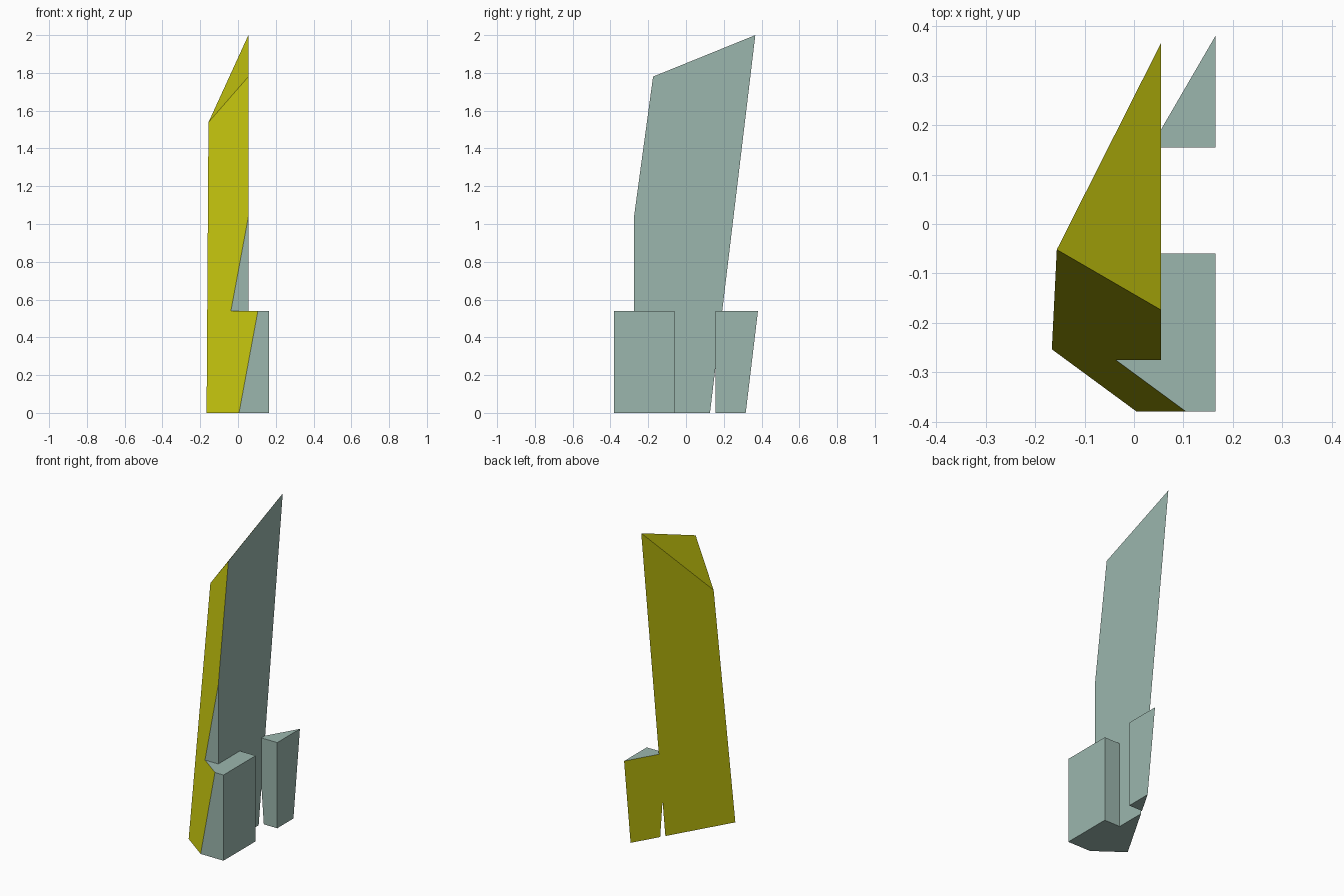
import bpy, bmesh
from mathutils import Vector

if "Cube" in bpy.data.objects:
    bpy.data.objects.remove(bpy.data.objects["Cube"])


def material(name, rgb):
    m = bpy.data.materials.new(name)
    m.diffuse_color = (*rgb, 1)
    m.use_nodes = True
    m.node_tree.nodes["Principled BSDF"].inputs["Base Color"].default_value = m.diffuse_color
    return m


MATS = [material("grey_green", (0.33, 0.47, 0.42)),
        material("yellow_cut", (0.60, 0.60, 0.005))]


def make_object(name, bm):
    me = bpy.data.meshes.new(name)
    bm.to_mesh(me)
    bm.free()
    for m in MATS:
        me.materials.append(m)
    ob = bpy.data.objects.new(name, me)
    bpy.context.collection.objects.link(ob)
    return ob


def block(lo, hi):
    lo, hi = Vector(lo), Vector(hi)
    bm = bmesh.new()
    bmesh.ops.create_cube(bm, size=1)
    for v in bm.verts:
        v.co = (lo + hi) / 2 + v.co * (hi - lo)
    return bm


# Stepped solid: tall slab with two raised feet (oversized where it is cut off)
shard = make_object("broken_shard", block((-1.1, -0.275, -0.1), (0.055, 1.2, 2.5)))
front_foot = make_object("front_foot", block((-1.2, -0.38, -0.2), (0.165, -0.06, 0.54)))
rear_foot = make_object("rear_foot", block((-1.3, 0.155, -0.3), (0.165, 1.3, 0.54)))

# Wedge bounding the shard: two slanted sides and a slanted top, flat floor
bm = block((-4, -4, 0), (4, 4, 6))
for point, normal in (((0.055, 0.127, 0), (-1.72, 1, -0.12)),
                      ((0, -0.376, 0), (-0.735, -1, 0.136)),
                      ((0.055, 0.367, 2), (-1.38, -0.406, 1))):
    cut = bmesh.ops.bisect_plane(bm, geom=bm.verts[:] + bm.edges[:] + bm.faces[:],
                                 plane_co=point, plane_no=normal, clear_outer=True)
    rim = [e for e in cut["geom_cut"] if isinstance(e, bmesh.types.BMEdge)]
    for f in bmesh.ops.contextual_create(bm, geom=rim)["faces"]:
        f.material_index = 1
bmesh.ops.recalc_face_normals(bm, faces=bm.faces[:])
wedge = make_object("break_wedge", bm)

# Join the feet, then trim everything by the wedge
helpers = [(front_foot, "UNION"), (rear_foot, "UNION"), (wedge, "INTERSECT")]
for ob, op in helpers:
    mod = shard.modifiers.new(ob.name, "BOOLEAN")
    mod.operation = op
    mod.solver = "EXACT"
    mod.object = ob

dg = bpy.context.evaluated_depsgraph_get()
result = bpy.data.meshes.new_from_object(shard.evaluated_get(dg))
shard.modifiers.clear()
shard.data = result
for ob, _ in helpers:
    bpy.data.objects.remove(ob)
